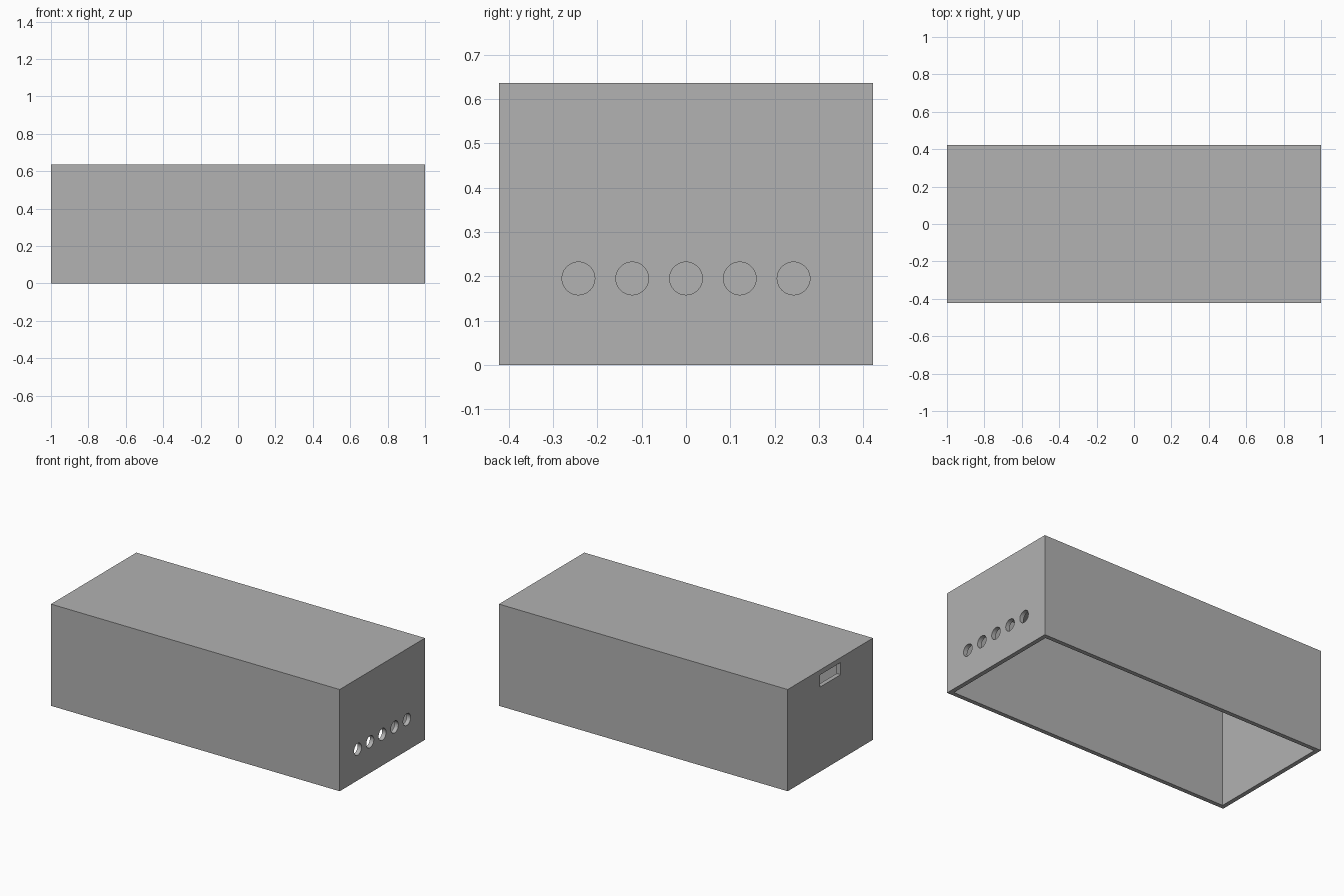
import bpy
import math

# Remove the default cube
default = bpy.data.objects.get("Cube")
if default:
    bpy.data.objects.remove(default, do_unlink=True)

LENGTH, DEPTH, HEIGHT, WALL = 2.0, 0.844, 0.637, 0.027
HOLE_RADIUS, HOLE_SPACING, HOLE_Z = 0.037, 0.1215, 0.195


def make_box(name, x, y, z):
    """Box from (min, max) ranges on each axis."""
    bpy.ops.mesh.primitive_cube_add(size=1, location=(sum(x) / 2, sum(y) / 2, sum(z) / 2))
    obj = bpy.context.object
    obj.name = name
    obj.scale = (x[1] - x[0], y[1] - y[0], z[1] - z[0])
    bpy.ops.object.transform_apply(location=True, rotation=False, scale=True)
    return obj


def cut(target, cutter):
    """Subtract the cutter from the target, then discard it."""
    cutter.hide_render = True
    mod = target.modifiers.new("cut", "BOOLEAN")
    mod.operation = "DIFFERENCE"
    mod.solver = "EXACT"
    mod.object = cutter
    bpy.context.view_layer.objects.active = target
    bpy.ops.object.modifier_apply(modifier=mod.name)
    bpy.data.objects.remove(cutter, do_unlink=True)


# Grey plastic
grey = bpy.data.materials.new("grey")
grey.use_nodes = True
colour = (0.445, 0.445, 0.445, 1)
grey.diffuse_color = colour
grey.node_tree.nodes["Principled BSDF"].inputs["Base Color"].default_value = colour

# Outer shell, hollowed out and open underneath
hx, hy = LENGTH / 2, DEPTH / 2
shell = make_box("enclosure_shell", (-hx, hx), (-hy, hy), (0, HEIGHT))
cut(shell, make_box("cavity_cutter", (-hx + WALL, hx - WALL),
                    (-hy + WALL, hy - WALL), (-0.1, HEIGHT - WALL)))

# Row of round holes through the right end wall
for i in range(-2, 3):
    bpy.ops.mesh.primitive_cylinder_add(
        vertices=48, radius=HOLE_RADIUS, depth=4 * WALL,
        location=(hx - WALL / 2, i * HOLE_SPACING, HOLE_Z),
        rotation=(0, math.pi / 2, 0))
    cut(shell, bpy.context.object)

# Rectangular slot near the top of the opposite end wall
cut(shell, make_box("slot_cutter", (-hx - WALL, -hx + 2 * WALL),
                    (-0.102, 0.102), (0.53, 0.606)))

shell.data.materials.clear()
shell.data.materials.append(grey)
for face in shell.data.polygons:
    face.material_index = 0

# Smooth hole walls, sharp box edges
bpy.ops.object.select_all(action="DESELECT")
shell.select_set(True)
bpy.context.view_layer.objects.active = shell
bpy.ops.object.shade_smooth_by_angle(angle=math.radians(30))
